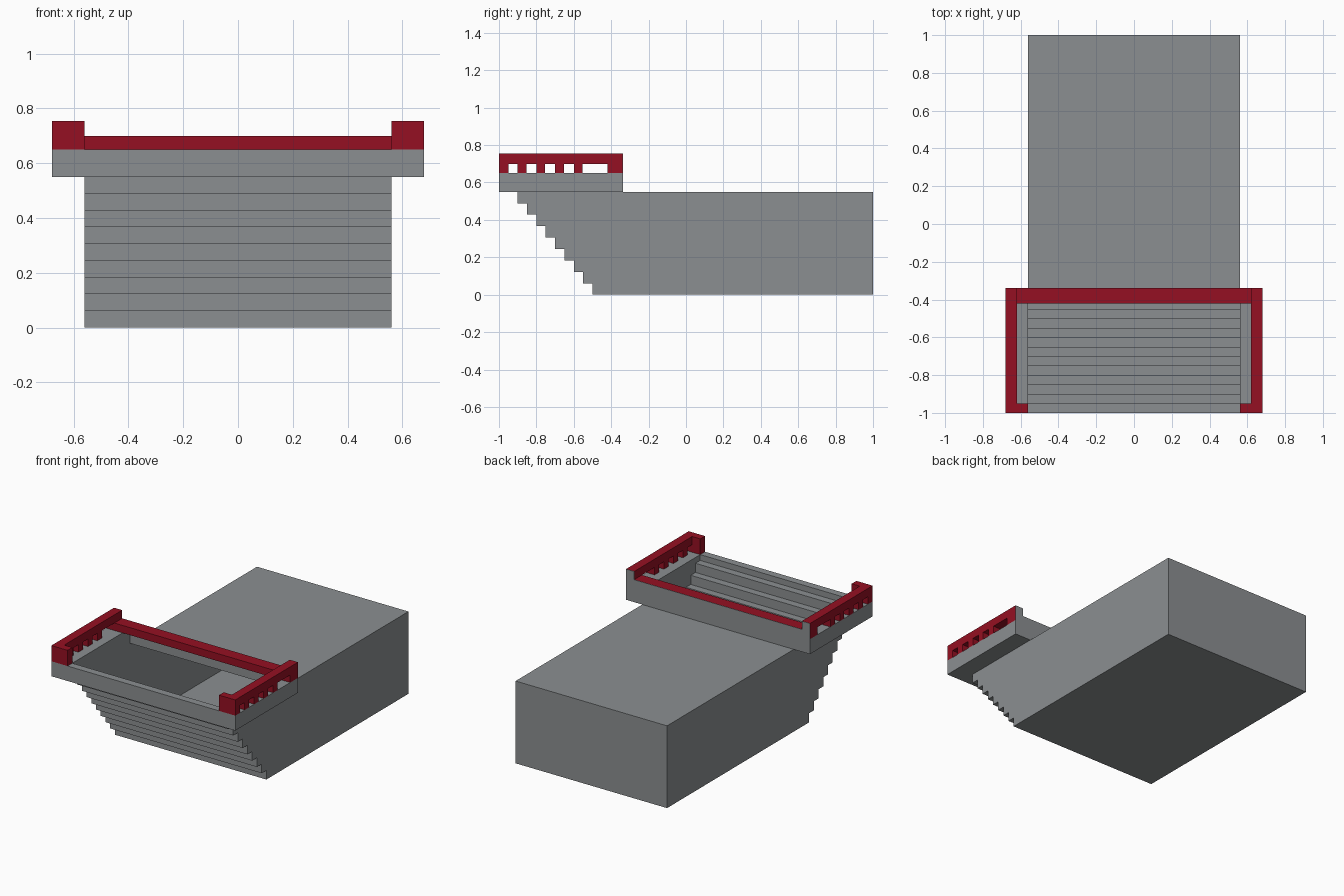
import bpy, bmesh

if "Cube" in bpy.data.objects:
    bpy.data.objects.remove(bpy.data.objects["Cube"])


def material(name, rgb):
    m = bpy.data.materials.new(name)
    m.diffuse_color = (*rgb, 1)
    m.use_nodes = True
    m.node_tree.nodes["Principled BSDF"].inputs["Base Color"].default_value = m.diffuse_color
    return m


GREY = material("stone grey", (0.26, 0.275, 0.285))
RED = material("dark red", (0.30, 0.005, 0.016))

HALF = 0.56      # half width of the stairwell
OUT = 0.68       # half width of the rim
TOP = 0.55       # height of the tunnel roof
RIM = 0.65       # height of the rim
BACK = -0.34     # back of the rim
RISE = TOP / 9


def finish(name, bm, mat, recalc=True):
    if recalc:
        bmesh.ops.recalc_face_normals(bm, faces=bm.faces)
    me = bpy.data.meshes.new(name)
    bm.to_mesh(me)
    bm.free()
    me.materials.append(mat)
    ob = bpy.data.objects.new(name, me)
    bpy.context.collection.objects.link(ob)
    return ob


def add_box(bm, x, y, z):
    v = [bm.verts.new((a, b, c)) for a in x for b in y for c in z]
    for f in ((0, 1, 3, 2), (4, 6, 7, 5), (0, 4, 5, 1),
              (2, 3, 7, 6), (0, 2, 6, 4), (1, 5, 7, 3)):
        bm.faces.new([v[i] for i in f])


def boxes(name, mat, items, mirror=False):
    bm = bmesh.new()
    for x, y, z in items:
        add_box(bm, x, y, z)
        if mirror:
            add_box(bm, (-x[1], -x[0]), y, z)
    return finish(name, bm, mat)


# hollow tunnel: side walls with a stepped front edge, floor, end wall, roof
bm = bmesh.new()
profile = [(1, 0), (1, TOP), (-0.9, TOP)]
for k in range(8, -1, -1):
    profile.append((-0.5 - 0.05 * k, k * RISE))
    if k:
        profile.append((-0.45 - 0.05 * k, k * RISE))
for s in (-1, 1):
    pts = profile if s < 0 else profile[::-1]
    f = bm.faces.new([bm.verts.new((s * HALF, y, z)) for y, z in pts])
    f.normal_update()
    if f.normal.x * s < 0:
        f.normal_flip()


def sheet(a, b, flip):
    pts = [(-HALF, *a), (HALF, *a), (HALF, *b), (-HALF, *b)]
    bm.faces.new([bm.verts.new(p) for p in (pts[::-1] if flip else pts)])


sheet((-0.5, 0), (1, 0), True)
sheet((1, 0), (1, TOP), True)
sheet((BACK, TOP), (1, TOP), False)
finish("tunnel_shell", bm, GREY, recalc=False)

# stairs going down into the tunnel
boxes("stairs", GREY,
      [((-HALF, HALF), (-0.5 - 0.05 * k, -0.45 - 0.05 * k), (k * RISE, (k + 1) * RISE))
       for k in range(10)])

# rim around the entrance
boxes("front_lip", GREY, [((-HALF, HALF), (-1, -0.95), (TOP, RIM))])
boxes("side_rim", GREY, [((HALF, OUT), (-1, BACK), (TOP, RIM))], mirror=True)

# thin back plate, taller at both ends
boxes("back_plate", GREY, [((-0.62, 0.62), (BACK, BACK + 0.002), (TOP, 0.70))])
boxes("back_plate_ends", GREY, [((0.62, OUT), (BACK, BACK + 0.002), (TOP, 0.755))], mirror=True)

# red railing
boxes("top_rails", RED, [((0.62, OUT), (-1, BACK), (0.70, 0.755))], mirror=True)
boxes("front_posts", RED, [((HALF, 0.62), (-1, -0.95), (RIM, 0.755)),
                           ((0.62, OUT), (-1, -0.95), (RIM, 0.70))], mirror=True)
boxes("balusters", RED,
      [((0.62, OUT), (-0.9 + 0.1 * i, -0.853 + 0.1 * i), (RIM, 0.70)) for i in range(4)],
      mirror=True)
boxes("back_posts", RED, [((0.62, OUT), (-0.42, BACK), (RIM, 0.70))], mirror=True)
boxes("back_bar", RED, [((-0.62, 0.62), (-0.42, BACK), (RIM, 0.70))])
